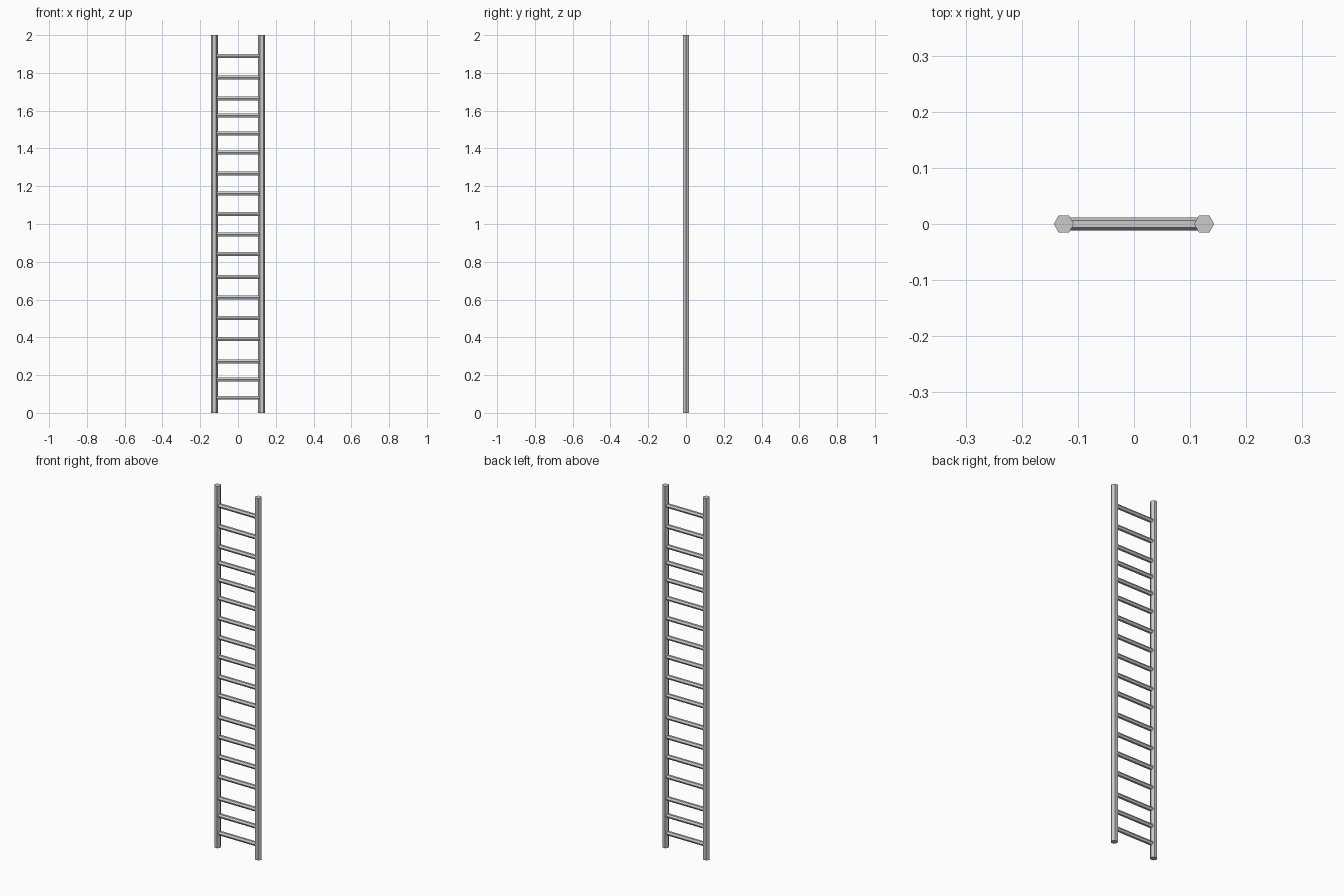
import bpy
from math import pi

if "Cube" in bpy.data.objects:
    bpy.data.objects.remove(bpy.data.objects["Cube"])

RAIL_X = 0.125
HEIGHT = 2.0
RUNG_Z = [0.08, 0.177, 0.271, 0.392, 0.503, 0.611, 0.72, 0.841, 0.944,
          1.054, 1.161, 1.267, 1.378, 1.479, 1.574, 1.664, 1.775, 1.89]


def hex_bar(name, radius, length, location, rotation):
    bpy.ops.mesh.primitive_cylinder_add(vertices=6, radius=radius, depth=length,
                                        location=location, rotation=rotation)
    bar = bpy.context.object
    bar.name = name
    return bar


# Two upright hexagonal rails, corners pointing sideways
for side, label in ((-1, "left"), (1, "right")):
    hex_bar(label + "_rail", 0.018, HEIGHT,
            (side * RAIL_X, 0, HEIGHT / 2), (0, 0, pi / 2))

# Hexagonal rungs with a corner edge on top, ending inside the rails
for i, z in enumerate(RUNG_Z, 1):
    hex_bar(f"rung_{i}", 0.012, 2 * RAIL_X, (0, 0, z), (0, pi / 2, 0))
